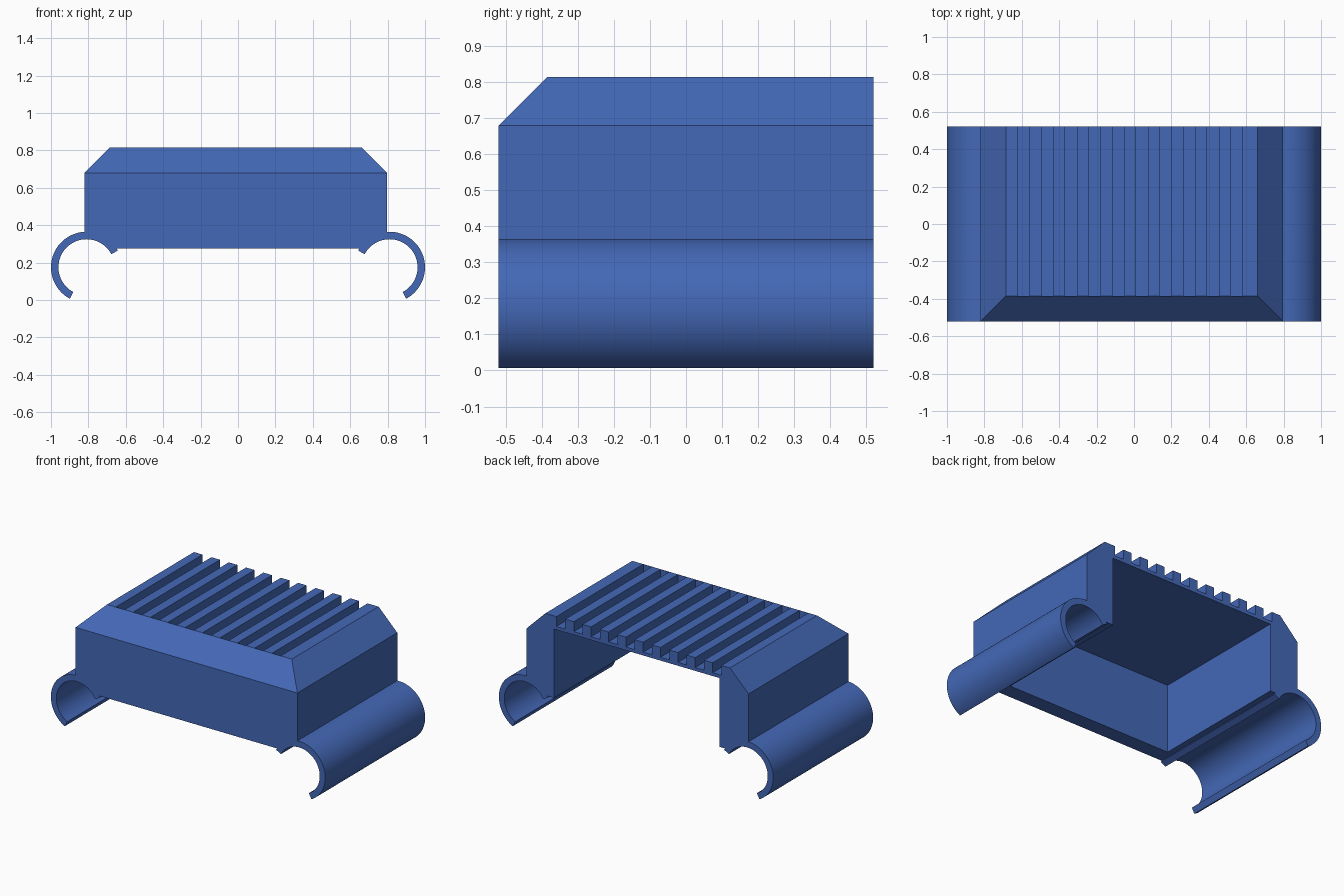
import bpy, bmesh, math

if "Cube" in bpy.data.objects:
    bpy.data.objects.remove(bpy.data.objects["Cube"])

blue = bpy.data.materials.new("blue plastic")
blue.diffuse_color = (0.057, 0.138, 0.47, 1)
blue.use_nodes = True
blue.node_tree.nodes["Principled BSDF"].inputs["Base Color"].default_value = blue.diffuse_color

Y0, Y1 = -0.52, 0.52              # front and back ends
CX, CZ = 0.81, 0.175              # clip centre
R_OUT, R_IN, R_BORE = 0.19, 0.15, 0.17


def make_object(name, bm):
    bmesh.ops.recalc_face_normals(bm, faces=bm.faces)
    mesh = bpy.data.meshes.new(name)
    bm.to_mesh(mesh)
    bm.free()
    mesh.materials.append(blue)
    ob = bpy.data.objects.new(name, mesh)
    bpy.context.collection.objects.link(ob)
    return ob


def loft(bm, rings):
    """Join equal closed rings with side faces and cap both ends."""
    vs = [[bm.verts.new(p) for p in ring] for ring in rings]
    n = len(vs[0])
    for a, b in zip(vs, vs[1:]):
        for i in range(n):
            j = (i + 1) % n
            bm.faces.new((a[i], a[j], b[j], b[i]))
    bm.faces.new(vs[0][::-1])
    bm.faces.new(vs[-1])


def rect(x0, x1, y0, y1, z):
    return [(x0, y0, z), (x1, y0, z), (x1, y1, z), (x0, y1, z)]


def extrude_y(bm, profile, y0, y1):
    loft(bm, [[(x, y, z) for x, z in profile] for y in (y0, y1)])


def arc(cx, side, r, a0, a1, n):
    angles = [math.radians(a0 + (a1 - a0) * i / n) for i in range(n + 1)]
    return [(cx + side * r * math.cos(a), CZ + r * math.sin(a)) for a in angles]


def activate(ob):
    bpy.ops.object.select_all(action='DESELECT')
    ob.select_set(True)
    bpy.context.view_layer.objects.active = ob


# housing: block with front and side top edges chamfered, back flush
bm = bmesh.new()
loft(bm, [rect(-0.82, 0.797, Y0, Y1, 0.275),
          rect(-0.82, 0.797, Y0, Y1, 0.68),
          rect(-0.685, 0.661, -0.385, Y1, 0.815)])
housing = make_object("housing", bm)

# cutter: cavity open at back and bottom, ten roof grooves, clip bores
bm = bmesh.new()
loft(bm, [rect(-0.61, 0.597, -0.42, 0.8, z) for z in (0.1, 0.728)])
for k in range(10):
    x = -0.622 + 0.1265 * k
    loft(bm, [rect(x, x + 0.064, -0.384, 0.8, z) for z in (0.75, 0.95)])
for side in (-1, 1):
    extrude_y(bm, arc(side * CX, 1, R_BORE, 0, 357, 119), -0.8, 0.8)
cutter = make_object("housing_cutter", bm)
cutter.hide_render = True

mod = housing.modifiers.new("cut", 'BOOLEAN')
mod.operation = 'DIFFERENCE'
mod.solver = 'EXACT'
mod.object = cutter
activate(housing)
bpy.ops.object.modifier_apply(modifier="cut")
bpy.data.objects.remove(cutter)

# open tube clips along both sides
for name, side in (("left_clip", -1), ("right_clip", 1)):
    bm = bmesh.new()
    outer = arc(side * CX, -side, R_OUT, 28, 242, 56)
    inner = arc(side * CX, -side, R_IN, 28, 242, 56)
    extrude_y(bm, outer + inner[::-1], Y0, Y1)
    clip = make_object(name, bm)
    activate(clip)
    bpy.ops.object.shade_smooth_by_angle(angle=math.radians(30))
